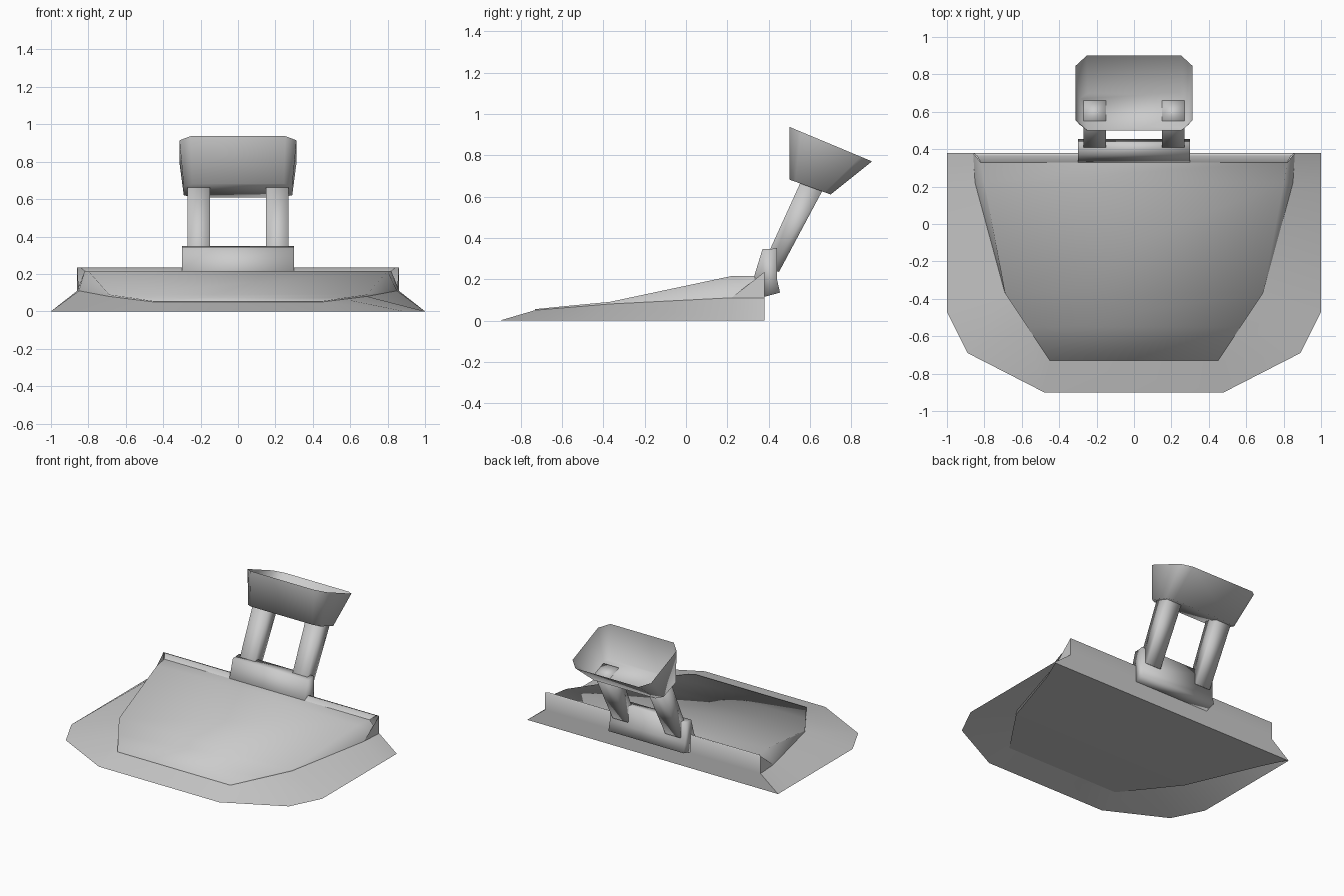
import bpy, bmesh

if "Cube" in bpy.data.objects:
    bpy.data.objects.remove(bpy.data.objects["Cube"])


def finish(name, verts, faces, angle=3.1):
    mesh = bpy.data.meshes.new(name)
    mesh.from_pydata(verts, [], faces)
    bm = bmesh.new()
    bm.from_mesh(mesh)
    bmesh.ops.remove_doubles(bm, verts=bm.verts, dist=0.0005)
    bmesh.ops.recalc_face_normals(bm, faces=bm.faces)
    bm.to_mesh(mesh)
    bm.free()
    ob = bpy.data.objects.new(name, mesh)
    bpy.context.collection.objects.link(ob)
    bpy.ops.object.select_all(action='DESELECT')
    ob.select_set(True)
    bpy.context.view_layer.objects.active = ob
    bpy.ops.object.shade_smooth_by_angle(angle=angle)
    return ob


def loft(name, rows, closed=False, cap_last=False, extra=()):
    """Skin rows of equal point count with quads."""
    n = len(rows[0])
    verts = [p for row in rows for p in row]
    faces = list(extra)
    for r in range(len(rows) - 1):
        for i in range(n if closed else n - 1):
            j = (i + 1) % n
            faces.append((r * n + i, r * n + j, (r + 1) * n + j, (r + 1) * n + i))
    if cap_last:
        faces.append(tuple(range((len(rows) - 1) * n, len(rows) * n)))
    return finish(name, verts, faces)


def mirrored(half):
    return half + [(-x, y, z) for x, y, z in reversed(half)]


def strips(half, start=0):
    """Faces joining the right half of a mirrored row to its left half."""
    return [(start + i, start + i + 1, start + 2 * half - 2 - i, start + 2 * half - 1 - i)
            for i in range(half - 1)]


def extrude_x(name, profile, x0, x1):
    """Closed y-z profile swept along x, ends capped."""
    n = len(profile)
    verts = [(x, y, z) for x in (x0, x1) for y, z in profile]
    faces = [(i, (i + 1) % n, n + (i + 1) % n, n + i) for i in range(n)]
    faces += [tuple(range(n)), tuple(range(n, 2 * n))]
    return finish(name, verts, faces)


# flared skirt around the base
skirt = [(1, .38, 0), (1, .22, 0), (1, -.47, 0), (.89, -.69, 0), (.48, -.9, 0)]
ledge = [(.86, .38, .11), (.85, .22, .11), (.69, -.37, .08), (.57, -.55, .065), (.45, -.73, .05)]
loft("skirt", [mirrored(skirt), mirrored(ledge)])

# raised sloping deck with its low side walls
rim = [(.82, .33, .215), (.80, .22, .215), (.69, -.37, .09), (.57, -.55, .073), (.45, -.73, .055)]
loft("deck", [mirrored(ledge), mirrored(rim)], extra=strips(5, 10))

# underside: from the front of the deck down to the ground at the back
under = [(.99, .38, 0), (.91, .2, .005), (.72, -.34, .03), (.58, -.545, .04), (.45, -.73, .05)]
finish("underside", mirrored(under), strips(5))

# back wall with a sloping lip, slanted end panels and corner gussets
loft("back_wall", [[(x, y, z) for x in (-w, w)] for w, y, z in
                   [(1, .38, 0), (.86, .38, .11), (.86, .38, .235), (.84, .365, .235),
                    (.82, .33, .215)]])
for side, s in (("right", 1), ("left", -1)):
    finish("corner_gusset_" + side,
           [(s * .86, .38, .11), (s * .86, .38, .235), (s * .85, .22, .11)], [(0, 1, 2)])

# bracket on the back wall
extrude_x("bracket", [(.33, .215), (.37, .345), (.40, .345), (.44, .35),
                      (.44, .20), (.455, .135), (.38, .115)], -.3, .3)

# two slanted legs
for side, x in (("left", -.27), ("right", .15)):
    extrude_x("leg_" + side, [(.405, .34), (.555, .67), (.66, .628), (.45, .235), (.41, .25)],
              x, x + .12)


# open socket with chamfered corners and a closed base
def socket_ring(w, cx, y0, z0, y1, z1, cy):
    def pt(x, y):
        return (x, y, z0 + (z1 - z0) * (y - y0) / (y1 - y0))
    return [pt(w - cx, y0), pt(w, y0 + cy), pt(w, y1 - cy), pt(w - cx, y1),
            pt(cx - w, y1), pt(-w, y1 - cy), pt(-w, y0 + cy), pt(cx - w, y0)]


loft("socket", [socket_ring(.313, .06, .50, .937, .90, .77, .055),
                socket_ring(.29, .045, .50, .682, .70, .61, .03)],
     closed=True, cap_last=True)
